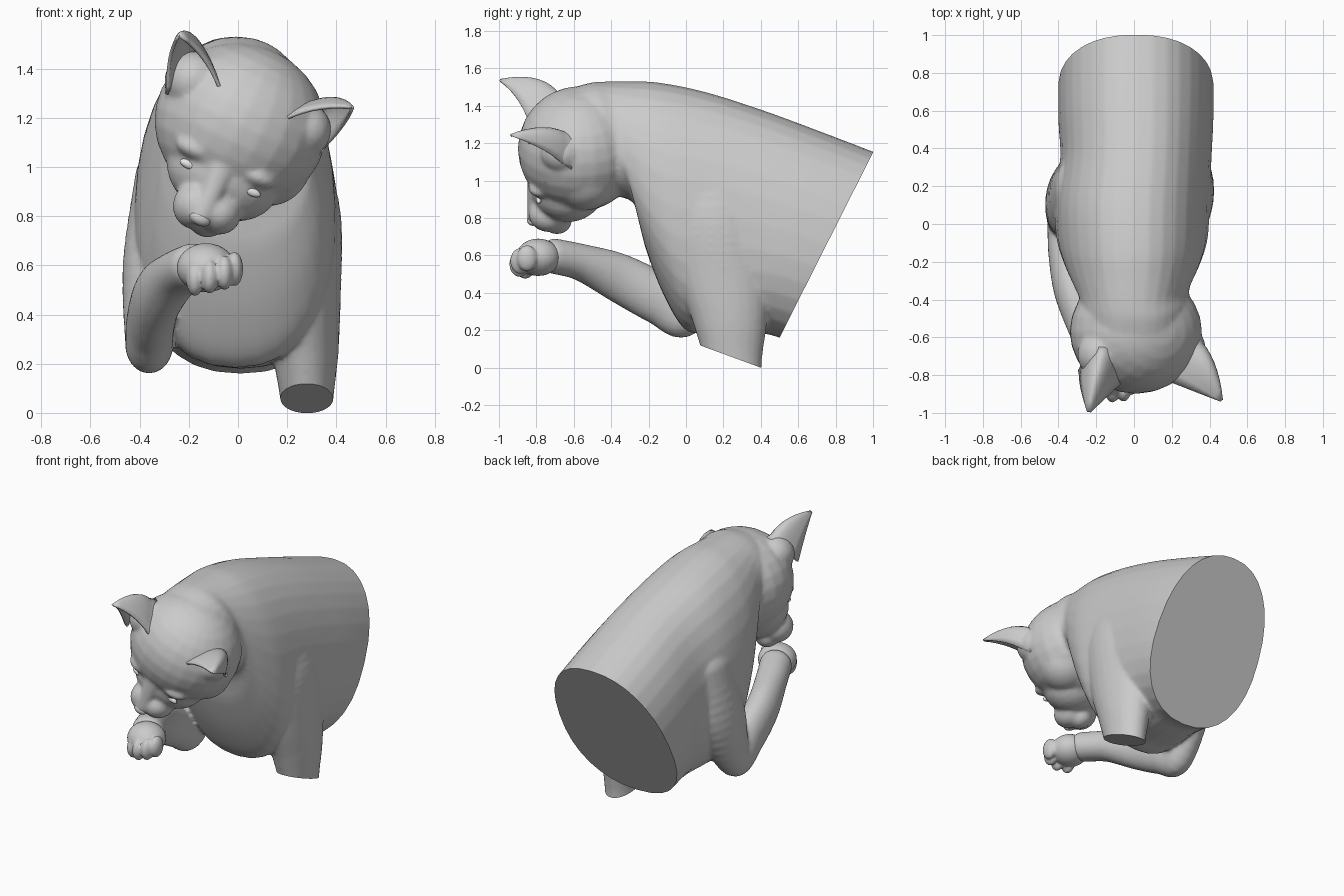
import bpy, bmesh, math
from mathutils import Vector, Matrix
from mathutils.bvhtree import BVHTree

if "Cube" in bpy.data.objects:
    bpy.data.objects.remove(bpy.data.objects["Cube"])


def material(name, value):
    m = bpy.data.materials.new(name)
    m.diffuse_color = (value, value, value, 1)
    m.use_nodes = True
    m.node_tree.nodes["Principled BSDF"].inputs["Base Color"].default_value = m.diffuse_color
    return m


GREY = material("clay grey", 0.6)
PALE = material("pale eye", 0.9)
ROLL = Matrix.Rotation(math.radians(25), 4, 'Y')   # sideways tilt of the head


def spline(rows, steps):
    """Catmull-Rom interpolation through rows of numbers."""
    out = []
    for i in range(len(rows) - 1):
        p0, p1 = rows[max(i - 1, 0)], rows[i]
        p2, p3 = rows[i + 1], rows[min(i + 2, len(rows) - 1)]
        for k in range(steps):
            t = k / steps
            out.append([0.5 * (2 * b + (c - a) * t + (2 * a - 5 * b + 4 * c - d) * t * t
                               + (3 * b - a - 3 * c + d) * t ** 3)
                        for a, b, c, d in zip(p0, p1, p2, p3)])
    return out + [rows[-1]]


def ellipsoid(bm, centre, radii, rot=Matrix.Identity(4)):
    mat = Matrix.Translation(centre) @ rot @ Matrix.Diagonal((*radii, 1))
    bmesh.ops.create_uvsphere(bm, u_segments=24, v_segments=14, radius=1, matrix=mat)


def limb(bm, rows):
    """Chain of overlapping ellipsoids: x, y, z, rx, ry, rz."""
    for r in spline(rows, 7):
        ellipsoid(bm, r[:3], r[3:])


def torso(bm, rows, sides=32):
    """Loft of upright rings: top y, top z, bottom y, bottom z, centre x, half width."""
    rings = []
    for ty, tz, by, bz, xc, hw in spline(rows, 5):
        ring = []
        for k in range(sides):
            a = 2 * math.pi * k / sides
            c, s = (math.copysign(abs(f) ** 0.88, f) for f in (math.cos(a), math.sin(a)))
            ring.append(bm.verts.new((xc + hw * s * (1 - 0.06 * c),
                                      (ty + by) / 2 + (ty - by) / 2 * c,
                                      (tz + bz) / 2 + (tz - bz) / 2 * c)))
        rings.append(ring)
    for a, b in zip(rings, rings[1:]):
        for k in range(sides):
            j = (k + 1) % sides
            bm.faces.new((a[k], a[j], b[j], b[k]))
    bm.faces.new(rings[0])
    bm.faces.new(rings[-1])
    bmesh.ops.recalc_face_normals(bm, faces=bm.faces)


def finish(name, bm, mat, angle=40):
    me = bpy.data.meshes.new(name)
    bm.to_mesh(me)
    bm.free()
    me.polygons.foreach_set("use_smooth", [True] * len(me.polygons))
    me.set_sharp_from_angle(angle=math.radians(angle))
    me.materials.append(mat)
    ob = bpy.data.objects.new(name, me)
    bpy.context.scene.collection.objects.link(ob)
    return ob


def fuse(bm, voxel, iterations):
    """Merge overlapping forms into one smooth skin, returned as a bmesh."""
    ob = finish("form", bm, GREY)
    rem = ob.modifiers.new("skin", 'REMESH')
    rem.mode, rem.voxel_size = 'VOXEL', voxel
    smo = ob.modifiers.new("soften", 'SMOOTH')
    smo.factor, smo.iterations = 0.5, iterations
    dec = ob.modifiers.new("lighten", 'DECIMATE')
    dec.ratio = 0.3
    dg = bpy.context.evaluated_depsgraph_get()
    me = bpy.data.meshes.new_from_object(ob.evaluated_get(dg))
    bpy.data.objects.remove(ob)
    out = bmesh.new()
    out.from_mesh(me)
    # keep only the outer skin
    seen, islands = set(), []
    for v in out.verts:
        if v in seen:
            continue
        seen.add(v)
        stack, island = [v], []
        while stack:
            w = stack.pop()
            island.append(w)
            for e in w.link_edges:
                o = e.other_vert(w)
                if o not in seen:
                    seen.add(o)
                    stack.append(o)
        islands.append(island)
    islands.sort(key=len)
    for island in islands[:-1]:
        bmesh.ops.delete(out, geom=island, context='VERTS')
    return out


def cut(bm, point, normal, inside):
    """Slice flat and cap, only where inside(face centre) holds."""
    faces = [f for f in bm.faces if inside(f.calc_center_median())]
    edges = {e for f in faces for e in f.edges}
    verts = {v for f in faces for v in f.verts}
    bmesh.ops.bisect_plane(bm, geom=[*verts, *edges, *faces], plane_co=point,
                           plane_no=normal, clear_outer=True)
    bmesh.ops.holes_fill(bm, edges=[e for e in bm.edges if e.is_boundary], sides=0)


bm = bmesh.new()
# trunk and neck
torso(bm, [(1.17, 1.09, 0.62, 0.12, 0.01, 0.40), (1.0, 1.155, 0.50, 0.16, 0.01, 0.41),
           (0.70, 1.27, 0.42, 0.18, 0.01, 0.41), (0.40, 1.38, 0.30, 0.18, 0.01, 0.40),
           (0.10, 1.475, 0.15, 0.19, -0.01, 0.41), (-0.15, 1.525, 0.0, 0.20, -0.01, 0.40),
           (-0.30, 1.53, -0.12, 0.39, -0.01, 0.36), (-0.42, 1.53, -0.22, 0.65, -0.01, 0.31),
           (-0.50, 1.525, -0.28, 0.88, 0.0, 0.29), (-0.60, 1.50, -0.45, 0.92, 0.0, 0.28)])
# standing foreleg
limb(bm, [(0.21, 0.12, 1.10, 0.14, 0.23, 0.12), (0.265, 0.16, 0.80, 0.155, 0.26, 0.12),
          (0.27, 0.20, 0.50, 0.15, 0.25, 0.12), (0.275, 0.235, 0.25, 0.135, 0.20, 0.10),
          (0.28, 0.25, 0.05, 0.108, 0.158, 0.10), (0.28, 0.25, -0.10, 0.105, 0.155, 0.10)])
# raised foreleg, shoulder to wrist
limb(bm, [(-0.28, 0.18, 0.95, 0.14, 0.20, 0.14), (-0.335, 0.12, 0.60, 0.135, 0.20, 0.14),
          (-0.36, 0.0, 0.285, 0.10, 0.11, 0.115), (-0.355, -0.15, 0.37, 0.10, 0.12, 0.14),
          (-0.325, -0.35, 0.475, 0.10, 0.11, 0.135), (-0.25, -0.55, 0.56, 0.10, 0.10, 0.10),
          (-0.18, -0.70, 0.595, 0.105, 0.09, 0.095)])
# skull, ear roots, cheeks, jaw
ellipsoid(bm, (0.01, -0.57, 1.17), (0.355, 0.33, 0.33), ROLL)
ellipsoid(bm, (-0.18, -0.69, 1.35), (0.12, 0.13, 0.12))
ellipsoid(bm, (0.27, -0.66, 1.15), (0.11, 0.12, 0.11))
ellipsoid(bm, (-0.06, -0.63, 0.97), (0.24, 0.20, 0.18), ROLL)
ellipsoid(bm, (0.12, -0.54, 1.02), (0.18, 0.18, 0.18))
# muzzle pads, chin, bridge and brows
ellipsoid(bm, (-0.17, -0.73, 0.845), (0.095, 0.11, 0.10), ROLL)
ellipsoid(bm, (-0.08, -0.73, 0.815), (0.095, 0.11, 0.09), ROLL)
ellipsoid(bm, (-0.13, -0.69, 0.785), (0.08, 0.08, 0.07), ROLL)
limb(bm, [(-0.05, -0.80, 1.04, 0.07, 0.05, 0.06), (-0.10, -0.80, 0.91, 0.05, 0.05, 0.05),
          (-0.15, -0.805, 0.80, 0.05, 0.045, 0.04)])
ellipsoid(bm, (-0.17, -0.775, 1.07), (0.09, 0.07, 0.045), ROLL)
ellipsoid(bm, (0.07, -0.775, 0.965), (0.09, 0.07, 0.045), ROLL)

body = fuse(bm, 0.012, 7)
cut(body, (0, 0.5, 0.16), (0, 0.893, -0.451), lambda c: True)
cut(body, (0, 0.4, 0.0), (0, -0.344, -0.939), lambda c: c.x > 0.1 and c.y > 0 and c.z < 0.3)
tree = BVHTree.FromBMesh(body)
finish("cat_body", body, GREY)

# raised paw with four toes
bm = bmesh.new()
ellipsoid(bm, (-0.13, -0.79, 0.59), (0.12, 0.12, 0.10))
for x, y, z in ((-0.175, -0.86, 0.545), (-0.115, -0.89, 0.555),
                (-0.055, -0.885, 0.57), (-0.015, -0.85, 0.585)):
    ellipsoid(bm, (x, y, z), (0.036, 0.055, 0.07))
finish("raised_paw", fuse(bm, 0.008, 3), GREY)


def ear(name, side_a, back, side_b, tip):
    """Cupped ear ruled from a curved root to its tip."""
    a, m, b, t = map(Vector, (side_a, back, side_b, tip))
    ctrl = 2 * m - (a + b) / 2
    bulge = (m - (a + b) / 2) * 0.25
    bm, n, rows = bmesh.new(), 12, 8
    grid = []
    for j in range(rows + 1):
        v = -0.12 + 1.1 * j / rows
        row = []
        for i in range(n + 1):
            u = i / n
            root = a * (1 - u) ** 2 + ctrl * 2 * u * (1 - u) + b * u * u
            swell = bulge * max(0, v * (1 - v)) * 2
            swell += ((root - (a + b) / 2) * max(0, v * (1 - v)) * 0.5)
            row.append(bm.verts.new(root.lerp(t, v) + swell))
        grid.append(row)
    for r, s in zip(grid, grid[1:]):
        for i in range(n):
            bm.faces.new((r[i], r[i + 1], s[i + 1], s[i]))
    bmesh.ops.recalc_face_normals(bm, faces=bm.faces)
    sol = finish(name, bm, GREY).modifiers.new("thickness", 'SOLIDIFY')
    sol.thickness, sol.offset = 0.014, 0


ear("right_ear", (-0.285, -0.80, 1.32), (-0.17, -0.69, 1.47), (-0.07, -0.84, 1.31),
    (-0.24, -1.0, 1.535))
ear("left_ear", (0.18, -0.83, 1.19), (0.32, -0.64, 1.25), (0.35, -0.65, 1.08),
    (0.465, -0.94, 1.24))

# eyes, set into the face under the brows
for name, x, z in (("right_eye", -0.20, 1.01), ("left_eye", 0.055, 0.90)):
    hit = tree.ray_cast(Vector((x, -2, z)), Vector((0, 1, 0)))[0]
    bm = bmesh.new()
    ellipsoid(bm, hit + Vector((0, 0.006, 0)), (0.04, 0.016, 0.018), ROLL)
    finish(name, bm, PALE)

# nose tip
bm = bmesh.new()
ellipsoid(bm, (-0.155, -0.82, 0.79), (0.045, 0.03, 0.028), ROLL)
finish("nose", bm, GREY)
